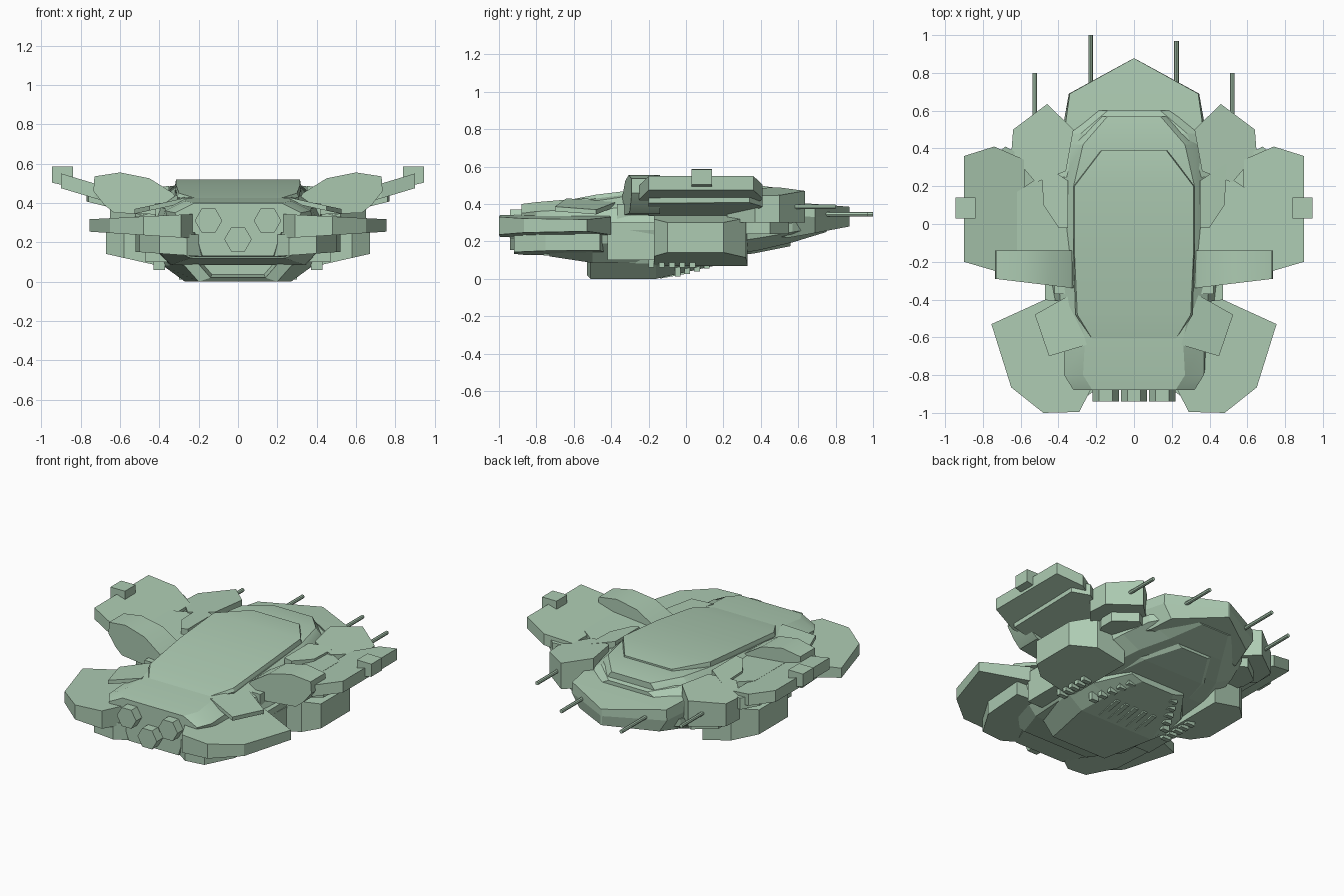
import bpy, bmesh, math

hull_green = bpy.data.materials.new("hull_green")
hull_green.diffuse_color = (0.42, 0.60, 0.45, 1)


def build(name, rings, mirror=False, smooth=False):
    """Skin a list of equal-length point rings, cap both ends, optionally mirror in x."""
    bm = bmesh.new()
    for s in ((1, -1) if mirror else (1,)):
        vs = [[bm.verts.new((s * x, y, z)) for x, y, z in r] for r in rings]
        n = len(vs[0])
        for a, b in zip(vs, vs[1:]):
            for i in range(n):
                j = (i + 1) % n
                bm.faces.new((a[i], a[j], b[j], b[i]))
        bm.faces.new(vs[0])
        bm.faces.new(vs[-1])
    bmesh.ops.recalc_face_normals(bm, faces=bm.faces)
    me = bpy.data.meshes.new(name)
    bm.to_mesh(me)
    bm.free()
    me.materials.append(hull_green)
    ob = bpy.data.objects.new(name, me)
    bpy.context.collection.objects.link(ob)
    if smooth:
        bpy.context.view_layer.objects.active = ob
        ob.select_set(True)
        bpy.ops.object.shade_smooth_by_angle(angle=math.radians(25))
        ob.select_set(False)
    return ob


def slab(name, outline, bot, top, mirror=True, smooth=False):
    """Plan outline with z given as (base, slope in x, slope in y)."""
    f = lambda c, x, y: c[0] + c[1] * x + c[2] * y
    return build(name, [[(x, y, f(c, x, y)) for x, y in outline] for c in (bot, top)], mirror, smooth)


def loft(name, stations, smooth=False):
    """Six-sided sections along y: y, half widths (top, mid, bottom), heights (same)."""
    return build(name, [[(-a, y, t), (a, y, t), (b, y, m), (c, y, l), (-c, y, l), (-b, y, m)]
                        for y, a, b, c, t, m, l in stations], False, smooth)


def tube(name, x, z, r, y0, y1, n):
    ring = [(x + r * math.cos(math.tau * i / n), z + r * math.sin(math.tau * i / n)) for i in range(n)]
    return build(name, [[(px, y, pz) for px, pz in ring] for y in (y0, y1)], smooth=n > 6)


def box(name, x0, x1, y0, y1, z0, z1, mirror=True):
    return slab(name, [(x0, y0), (x1, y0), (x1, y1), (x0, y1)], (z0, 0, 0), (z1, 0, 0), mirror)


# central hull, stacked from top to bottom
loft("top_deck", [(-.61, .22, .23, .22, .425, .41, .39), (-.48, .30, .31, .30, .45, .43, .40),
                  (-.15, .315, .32, .31, .49, .47, .42), (.2, .315, .32, .30, .52, .49, .42),
                  (.39, .17, .18, .17, .505, .48, .42)], True)
loft("upper_hull", [(-.88, .22, .32, .28, .40, .35, .25), (-.80, .27, .37, .34, .41, .36, .25),
                    (-.62, .26, .37, .40, .425, .37, .25), (-.3, .32, .40, .46, .44, .38, .25),
                    (.2, .32, .40, .48, .49, .42, .25), (.42, .27, .33, .42, .495, .44, .25),
                    (.57, .14, .16, .30, .475, .45, .27)], True)
loft("front_collar", [(.25, .36, .46, .46, .45, .40, .26), (.48, .28, .36, .38, .455, .40, .26),
                      (.60, .14, .22, .28, .43, .39, .27)])
loft("nose", [(.3, .36, .42, .38, .42, .34, .25), (.55, .36, .37, .33, .41, .34, .22),
              (.69, .34, .345, .29, .40, .33, .245), (.875, .005, .006, .005, .385, .34, .28)])
loft("lower_hull", [(-.73, .38, .36, .24, .24, .17, .12), (-.5, .46, .44, .34, .26, .19, .085),
                    (-.1, .48, .46, .36, .26, .19, .09), (.2, .48, .46, .36, .26, .19, .12),
                    (.4, .42, .42, .30, .28, .22, .155), (.57, .36, .36, .20, .30, .25, .195),
                    (.75, .20, .20, .10, .30, .28, .25)])
loft("belly_step", [(.1, .32, .32, .28, .2, .14, .11), (.36, .28, .28, .22, .22, .17, .135),
                    (.56, .15, .15, .10, .24, .21, .175)])

# keel with a recessed intake on its front face
keel = loft("keel", [(-.53, .21, .21, .14, .13, .10, .02), (-.51, .30, .28, .20, .13, .09, .0),
                     (-.16, .40, .38, .27, .13, .08, .0), (.02, .38, .34, .22, .13, .08, .04),
                     (.22, .20, .20, .12, .13, .11, .085)])
bm = bmesh.new()
bm.from_mesh(keel.data)
front = min(bm.faces, key=lambda f: f.calc_center_median().y)
bmesh.ops.inset_region(bm, faces=[front], thickness=.018)
bmesh.ops.translate(bm, verts=front.verts, vec=(0, .12, 0))
bm.to_mesh(keel.data)
bm.free()
for i in range(5):
    x = (i - 2) * .07
    build("keel_ridge", [[(x - .015, y, z), (x + .015, y, z), (x + .015, y, z + .03), (x - .015, y, z + .03)]
                         for y, z in ((-.14, .001), (.02, .03))])
# small teeth below the hull
for i in range(5):
    y = -.2 + i * .055
    box("side_tooth", .37, .43, y, y + .03, .06, .12)
    y = -.06 + i * .052
    z = .012 + i * .014
    x = .25 - i * .028
    box("keel_tooth", x, x + .05, y, y + .03, z, z + .05)
    y = .16 + i * .045
    box("bow_tooth", .37 - i * .02, .43 - i * .02, y, y + .025, .125 + i * .014, .2)

# engine block and three hexagonal exhausts
loft("engine_block", [(-.875, .2, .235, .18, .36, .30, .13), (-.6, .24, .38, .30, .36, .28, .12)])
for x, z in ((-.15, .31), (.15, .31), (0, .215)):
    tube("exhaust", x, z, .07, -.94, -.85, 6)

# rear nacelles with their under slabs and covering plates
slab("rear_nacelle", [(.22, -.86), (.29, -.995), (.48, -1), (.65, -.865), (.755, -.53), (.47, -.40), (.25, -.42)],
     (.205, .065, 0), (.355, -.05, 0), smooth=True)
slab("nacelle_under_slab", [(.18, -.86), (.26, -.92), (.40, -.92), (.50, -.75), (.52, -.46), (.2, -.41)],
     (.115, .07, 0), (.24, 0, 0))
slab("rear_plate", [(.25, -.64), (.45, -.70), (.525, -.48), (.33, -.37)], (.46, -.22, 0), (.485, -.22, 0))
box("flank_block", .36, .47, -.42, -.15, .10, .30)
box("rear_shoulder", .34, .42, -.37, -.25, .28, .40)

# side sponsons
slab("sponson", [(.35, -.17), (.58, -.17), (.67, -.10), (.67, .2), (.55, .32), (.35, .33)],
     (-.01, .225, 0), (.435, -.2, 0))

# raised wings carried on struts
prof = [(.30, .40), (.33, .45), (.45, .525), (.60, .555), (.73, .535), (.735, .46), (.68, .39), (.63, .35), (.38, .34)]
build("wing_strut", [[(x, -.14, z) for x, z in prof],
                     [(x, -.34 + .12 * (x - .32), z) for x, z in prof]], True, True)
slab("wing", [(.58, -.22), (.73, -.25), (.90, -.20), (.90, .36), (.74, .41), (.58, .34)],
     (.205, .3, 0), (.28, .3, 0))
slab("inner_wing", [(.3, -.2), (.62, -.2), (.62, .17), (.5, .25), (.36, .25)], (.32, .1, 0), (.405, .1, 0))
slab("wing_under_slab", [(.48, -.2), (.76, -.2), (.77, .34), (.68, .41), (.48, .3)], (.215, .25, 0), (.29, .25, 0))
slab("wing_tip", [(.84, .03), (.945, .03), (.945, .14), (.84, .14)], (.295, .22, 0), (.59, -.005, 0))
slab("shoulder_plate", [(.35, -.02), (.40, -.02), (.48, .10), (.49, .32), (.35, .23)], (.41, 0, 0), (.54, -.15, 0))

# forward pods
slab("front_pod", [(.32, .50), (.46, .635), (.64, .50), (.65, .37), (.52, .22), (.36, .28)],
     (.30, 0, 0), (.53, -.13, 0))
slab("pod_under_slab", [(.3, .48), (.42, .55), (.55, .45), (.55, .36), (.5, .25), (.3, .28)],
     (.24, 0, 0), (.31, 0, 0))

# gun barrels
for name, x, z, y0, y1 in (("left_nose_gun", -.23, .345, .6, 1.0), ("right_nose_gun", .225, .345, .6, .97),
                           ("left_pod_gun", -.525, .385, .5, .8), ("right_pod_gun", .52, .385, .5, .8)):
    tube(name, x, z, .012, y0, y1, 8)
